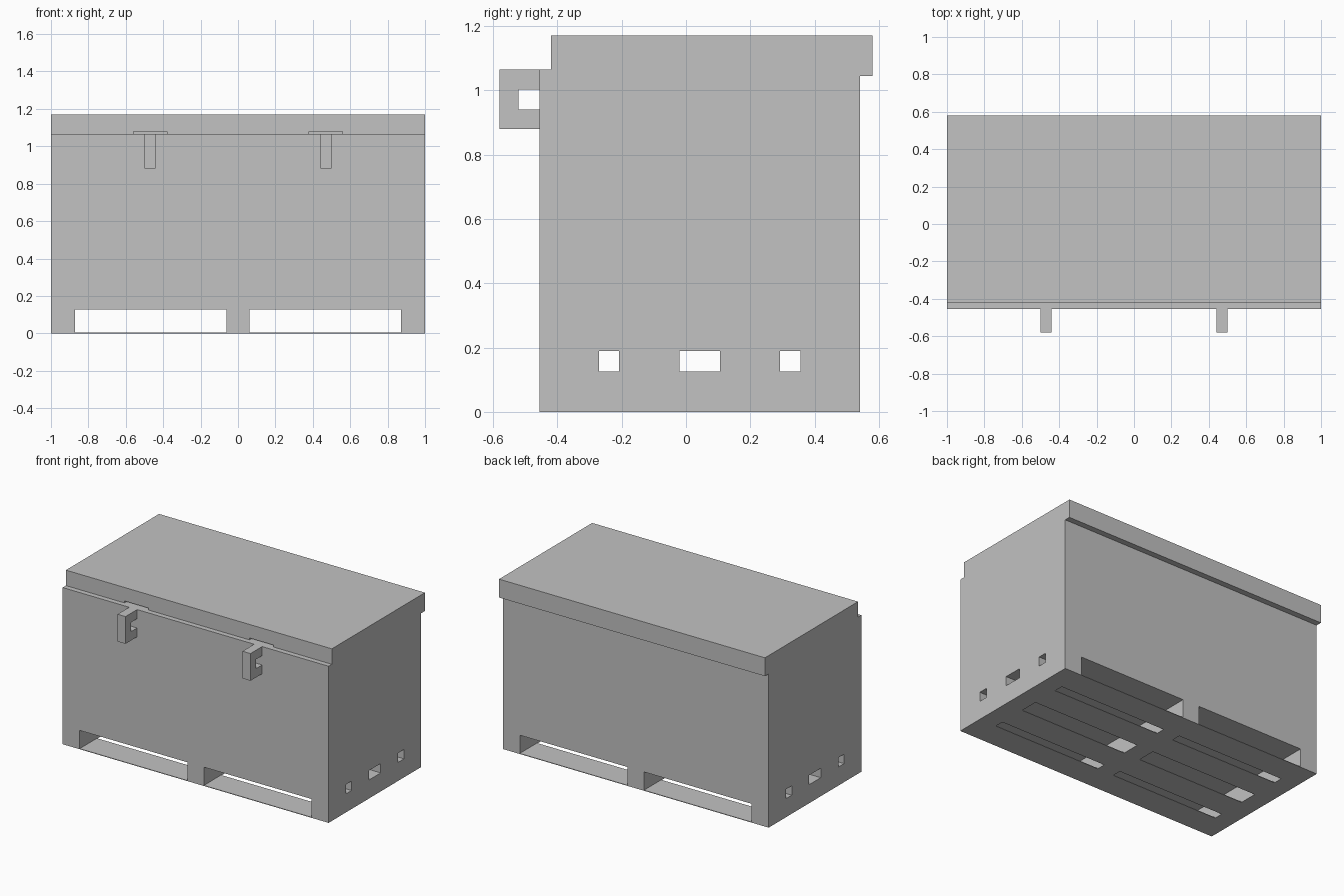
import bpy
import bmesh

if "Cube" in bpy.data.objects:
    bpy.data.objects.remove(bpy.data.objects["Cube"], do_unlink=True)

grey = bpy.data.materials.new("light_grey")
grey.use_nodes = True
COLOUR = (0.54, 0.54, 0.54, 1)
grey.diffuse_color = COLOUR
grey.node_tree.nodes["Principled BSDF"].inputs["Base Color"].default_value = COLOUR


def extrude_x(name, profile, x0, x1):
    """Extrude a closed (y, z) profile along x."""
    bm = bmesh.new()
    face = bm.faces.new([bm.verts.new((x0, y, z)) for y, z in profile])
    new = bmesh.ops.extrude_face_region(bm, geom=[face])["geom"]
    verts = [v for v in new if isinstance(v, bmesh.types.BMVert)]
    bmesh.ops.translate(bm, verts=verts, vec=(x1 - x0, 0, 0))
    bmesh.ops.recalc_face_normals(bm, faces=bm.faces)
    mesh = bpy.data.meshes.new(name)
    bm.to_mesh(mesh)
    bm.free()
    mesh.materials.append(grey)
    obj = bpy.data.objects.new(name, mesh)
    bpy.context.collection.objects.link(obj)
    return obj


def box(name, x, y, z):
    return extrude_x(name, [(y[0], z[0]), (y[1], z[0]), (y[1], z[1]), (y[0], z[1])], *x)


def cut(obj, x, y, z):
    """Cut a box out of obj and discard the cutter."""
    cutter = box("cutter", x, y, z)
    cutter.hide_render = True
    mod = obj.modifiers.new("cut", "BOOLEAN")
    mod.operation = "DIFFERENCE"
    mod.solver = "EXACT"
    mod.object = cutter
    bpy.context.view_layer.objects.active = obj
    bpy.ops.object.modifier_apply(modifier=mod.name)
    bpy.data.objects.remove(cutter, do_unlink=True)


FRONT, BACK, RIM = -0.455, 0.54, 1.065
SLOTS = [(-0.27, -0.208), (-0.02, 0.105), (0.292, 0.355)]
FORK_BAYS = [(-0.872, -0.062), (0.062, 0.872)]

# Container body with a fork bay on either side of the middle foot
body = box("body", (-1, 1), (FRONT, BACK), (0, RIM))
for bay in FORK_BAYS:
    cut(body, bay, (-0.7, 0.7), (0.004, 0.128))
# Side-to-side channels, with matching slots in the thin floor of the bays
for slot in SLOTS:
    cut(body, (-1.1, 1.1), slot, (0.126, 0.19))
    for bay in FORK_BAYS:
        cut(body, bay, slot, (-0.05, 0.06))

# Lid, set back at the front and overhanging as a lip at the back
lid = extrude_x("lid", [(-0.42, RIM), (BACK, RIM), (BACK, 1.045),
                        (0.58, 1.045), (0.58, 1.17), (-0.42, 1.17)], -1, 1)

# Latches and the shallow finger recesses in the lid above them
LATCH = [(FRONT, 0.88), (-0.58, 0.88), (-0.58, RIM), (FRONT, RIM),
         (FRONT, 1.003), (-0.52, 1.003), (-0.52, 0.94), (FRONT, 0.94)]
for side, x in (("right", -0.47), ("left", 0.47)):
    extrude_x("latch_" + side, LATCH, x - 0.03, x + 0.03)
    cut(lid, (x - 0.09, x + 0.09), (-0.5, -0.39), (1.05, 1.078))
